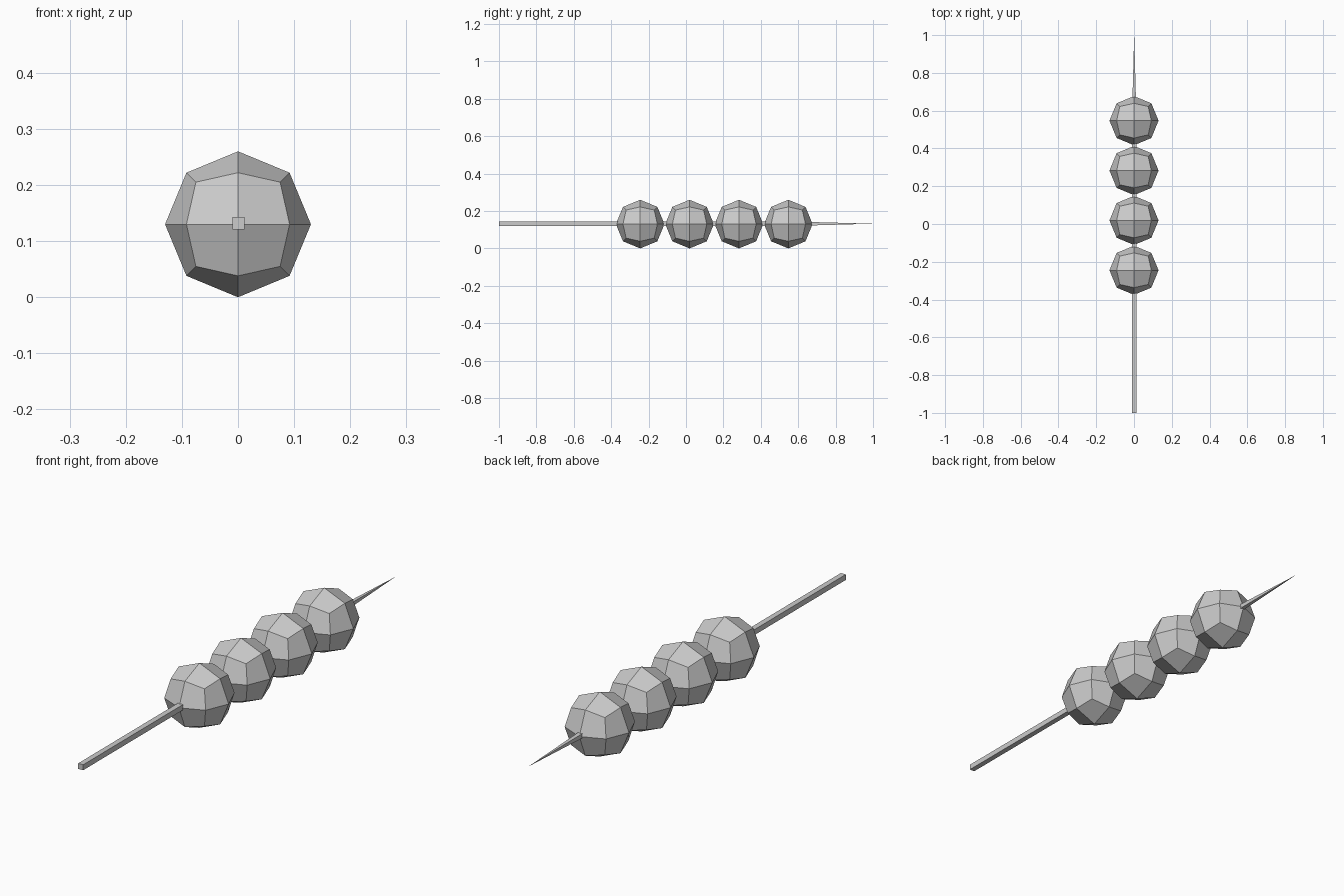
import bpy
import bmesh
from mathutils import Vector

cube = bpy.data.objects.get("Cube")
if cube:
    bpy.data.objects.remove(cube, do_unlink=True)

MID_Z = 0.13

grey = bpy.data.materials.new("plain grey")
grey.use_nodes = True
colour = (0.6, 0.6, 0.6, 1)
grey.diffuse_color = colour
grey.node_tree.nodes["Principled BSDF"].inputs["Base Color"].default_value = colour


def add_object(name, bm, location):
    bmesh.ops.recalc_face_normals(bm, faces=bm.faces[:])
    mesh = bpy.data.meshes.new(name)
    bm.to_mesh(mesh)
    bm.free()
    mesh.materials.append(grey)
    obj = bpy.data.objects.new(name, mesh)
    obj.location = location
    bpy.context.collection.objects.link(obj)
    return obj


def ball(name, y, radius=0.13):
    # Cube split once per side and pushed out to a sphere
    bm = bmesh.new()
    bmesh.ops.create_cube(bm, size=2)
    bmesh.ops.subdivide_edges(bm, edges=bm.edges[:], cuts=1, use_grid_fill=True)
    for v in bm.verts:
        v.co = v.co.normalized() * radius
    return add_object(name, bm, (0, y, MID_Z))


# Four dumplings in a row
for i in range(4):
    ball(f"dumpling_{i + 1}", -0.245 + 0.264 * i)

# Square skewer with a long pointed tip
bm = bmesh.new()
half = 0.011
rings = []
for y in (-1, 0.6):
    rings.append([bm.verts.new((x * half, y, z * half))
                  for x, z in ((-1, -1), (1, -1), (1, 1), (-1, 1))])
tip = bm.verts.new(Vector((0, 1, 0)))
bm.faces.new(rings[0])
for k in range(4):
    n = (k + 1) % 4
    bm.faces.new((rings[0][k], rings[0][n], rings[1][n], rings[1][k]))
    bm.faces.new((rings[1][k], rings[1][n], tip))
add_object("skewer", bm, (0.001, 0, MID_Z + 0.002))
